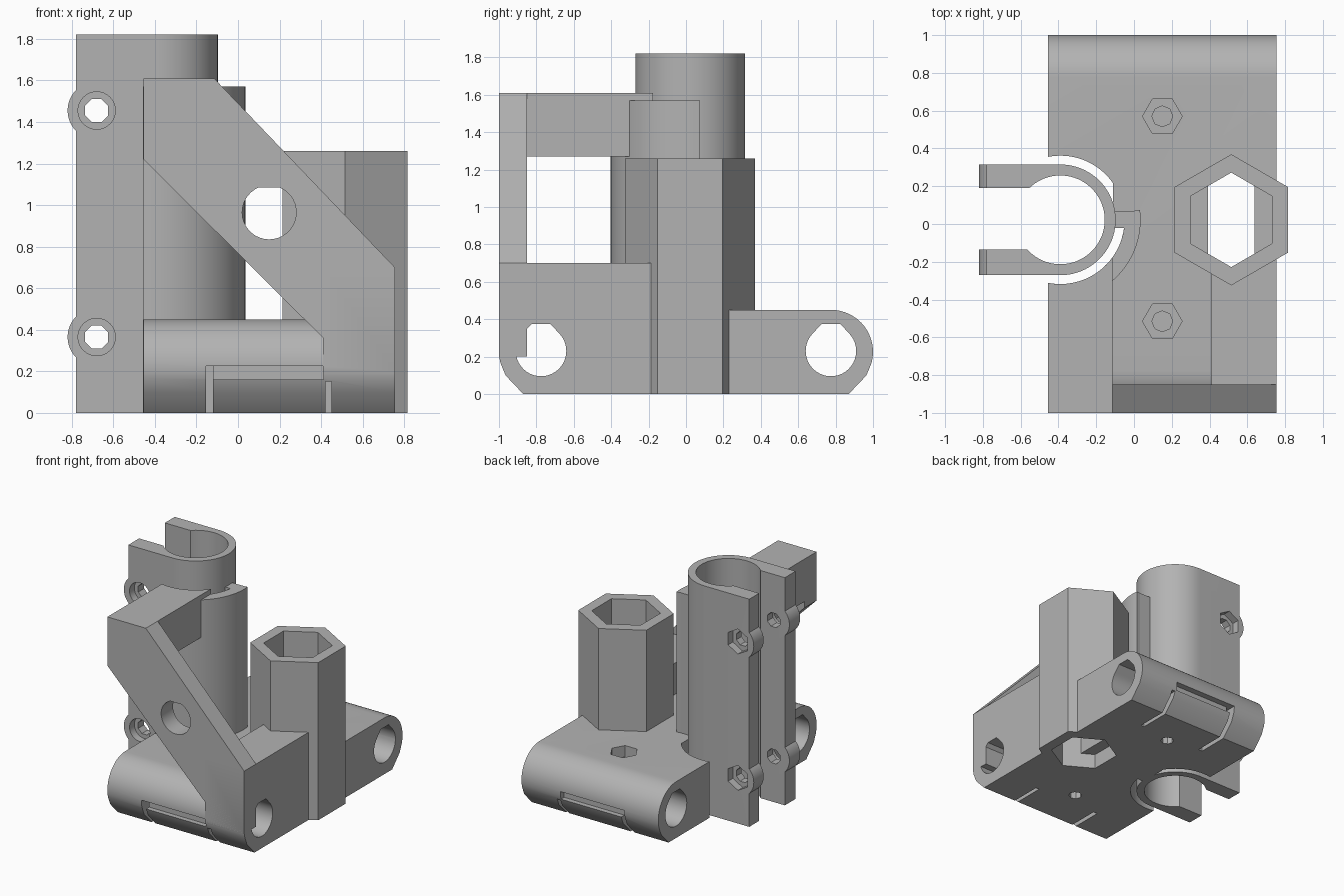
import bpy, bmesh
from math import sin, cos, radians

cube = bpy.data.objects.get("Cube")
if cube:
    bpy.data.objects.remove(cube, do_unlink=True)

grey = bpy.data.materials.new("plain grey")
grey.use_nodes = True
COLOUR = (0.45, 0.45, 0.45, 1)
grey.diffuse_color = COLOUR
grey.node_tree.nodes["Principled BSDF"].inputs["Base Color"].default_value = COLOUR


def arc(cx, cy, r, start, end, n):
    steps = [radians(start + (end - start) * i / n) for i in range(n + 1)]
    return [(cx + r * cos(a), cy + r * sin(a)) for a in steps]


def ring(cx, cy, r, n=40, turn=0):
    return arc(cx, cy, r, turn, turn + 360, n)[:-1]


def rect(u0, u1, v0, v1):
    return [(u0, v0), (u1, v0), (u1, v1), (u0, v1)]


def prism(name, outline, axis, low, high):
    """Extrude a flat outline along one axis."""
    place = {"x": lambda u, v, w: (w, u, v),
             "y": lambda u, v, w: (u, w, v),
             "z": lambda u, v, w: (u, v, w)}[axis]
    bm = bmesh.new()
    a = [bm.verts.new(place(u, v, low)) for u, v in outline]
    b = [bm.verts.new(place(u, v, high)) for u, v in outline]
    bm.faces.new(a)
    bm.faces.new(b[::-1])
    for i in range(len(a)):
        j = (i + 1) % len(a)
        bm.faces.new((a[i], b[i], b[j], a[j]))
    bmesh.ops.recalc_face_normals(bm, faces=bm.faces)
    mesh = bpy.data.meshes.new(name)
    bm.to_mesh(mesh)
    bm.free()
    obj = bpy.data.objects.new(name, mesh)
    bpy.context.collection.objects.link(obj)
    mesh.materials.append(grey)
    return obj


def cut(parts, cutters):
    """Subtract every cutter from every part, then drop the cutters."""
    for part in parts:
        for c in cutters:
            c.hide_render = True
            mod = part.modifiers.new("cut", "BOOLEAN")
            mod.operation, mod.solver, mod.object = "DIFFERENCE", "EXACT", c
    graph = bpy.context.evaluated_depsgraph_get()
    for part in parts:
        mesh = bpy.data.meshes.new_from_object(part.evaluated_get(graph))
        part.modifiers.clear()
        part.data = mesh
    for c in cutters:
        bpy.data.objects.remove(c, do_unlink=True)


LEFT, RIGHT = -0.455, 0.755
TX, TY = -0.39, 0.022          # clamp tube centre
HX, HY = 0.515, 0.022          # hexagonal tower centre

# Base plate with rounded rod ends
end = arc(0.775, 0.225, 0.225, 90, -15, 16) + [(0.965, 0.1), (0.87, 0)]
base = prism("base", end + [(-y, z) for y, z in reversed(end)], "x", LEFT, RIGHT)

# Raised block beside the tower, sharing the base's lower front edge
low_front = [(-0.87, 0), (-0.965, 0.1), (-1, 0.2)]
block = prism("side_block", low_front + [(-1, 0.7), (HY, 0.7), (HY, 0)],
              "x", 0.41, RIGHT)

# Diagonal brace and the bar that ties it back to the column
brace = prism("diagonal_brace",
              [(LEFT, 1.61), (-0.115, 1.61), (RIGHT, 0.7), (RIGHT, 0.2),
               (0.41, 0.2), (0.41, 0.36), (LEFT, 1.22)], "y", -1, -0.85)
bar = prism("tie_bar", rect(-1, -0.1, 1.27, 1.61), "x", LEFT, -0.115)

# Curved column around the tube, and the web that joins them
column = prism("curved_column",
               arc(TX, TY, 0.425, -99, 7, 30) + arc(TX, TY, 0.34, 7, -101, 30),
               "z", 0, 1.57)
web = prism("web", rect(-0.125, 0.03, -0.02, 0.07), "z", 0, 1.57)
web_foot = prism("web_foot", rect(-0.11, 0.03, -0.02, 0.24), "z", 0, 0.45)

# Hexagonal tower
tower = prism("hex_tower", ring(HX, HY, 0.347, 6, 30), "z", 0, 1.26)

# Tube clearance
cut([base, bar], [prism("clearance", ring(TX, TY, 0.34, 64), "z", -0.1, 2)])

# Rod bores with flattened tops
bores = []
for s in (-1, 1):
    bore = [(y, min(z, 0.375)) for y, z in
            arc(s * 0.775, 0.23, 0.135, 135, 405, 30)]
    bore += [(s * 0.775 + 0.05, 0.375), (s * 0.775 - 0.05, 0.375)]
    bores.append(prism("rod_bore", bore, "x", -1, 1))
cut([base, block], bores)

# Stepped nut socket through the tower
socket = ring(HX, HY, 0.25, 6, 30)
throat = [(HX, HY + 0.25), (HX - 0.122, HY + 0.18), (HX - 0.122, HY - 0.18),
          (HX, HY - 0.25), (HX + 0.122, HY - 0.18), (HX + 0.122, HY + 0.18)]
cut([base, block, tower],
    [prism("socket_top", socket, "z", 0.25, 2),
     prism("socket_throat", throat, "z", 0.05, 0.3),
     prism("socket_bottom", socket, "z", -0.1, 0.12)])

# Bolt holes and nut pockets in the base
pockets = []
for y in (0.57, -0.515):
    pockets += [prism("nut_pocket", ring(0.15, y, 0.105, 6), "z", 0.36, 1),
                prism("bolt_top", ring(0.15, y, 0.055, 8), "z", 0.22, 0.4),
                prism("bolt_bottom", ring(0.15, y, 0.05, 8), "z", -0.1, 0.19)]
cut([base], pockets)

# Strap slots wrapped round the rod ends
slots = []
for s in (-1, 1):
    near, far = sorted((s * 0.95, s * 1.1))
    slots.append(prism("strap_window", rect(near, far, 0.16, 0.225), "x", -0.155, 0.412))
    near, far = sorted((s * 0.62, s * 1.1))
    slots.append(prism("strap_slit_a", rect(near, far, -0.1, 0.225), "x", -0.155, -0.12))
    slots.append(prism("strap_slit_b", rect(near, far, -0.1, 0.15), "x", 0.42, 0.45))
cut([base, block], slots)

# Round opening in the brace
opening = arc(0.15, 0.965, 0.13, 112, 428, 32)
cut([brace], [prism("opening", opening, "y", -1.2, -0.7)])

# Split clamp tube with two flanges
tube = prism("clamp_tube",
             [(-0.78, 0.315)] + arc(TX, TY, 0.293, 90, -90, 40)
             + [(-0.78, -0.271), (-0.78, -0.135)]
             + arc(TX, TY, 0.235, -138, 134.4, 56) + [(-0.78, 0.19)],
             "z", 0, 1.82)

# Bolt bosses, holes and recesses on the flanges
clamp, drills = [tube], []
for z in (0.365, 1.455):
    for side, y0, y1 in (("front", -0.271, -0.135), ("back", 0.19, 0.315)):
        clamp.append(prism(side + "_boss", arc(-0.68, z, 0.14, 110, 250, 20), "y", y0, y1))
    drills += [prism("bolt", ring(-0.68, z, 0.06, 8, 22.5), "y", -0.6, 0.6),
               prism("head", ring(-0.68, z, 0.09, 32), "y", -0.5, -0.21),
               prism("nut", ring(-0.68, z, 0.1, 6, 30), "y", 0.255, 0.5)]
cut(clamp, drills)

# Smooth curved walls, keep hard edges
for part in clamp + [base, block, brace, bar, column, web, web_foot, tower]:
    part.data.shade_smooth()
    part.data.set_sharp_from_angle(angle=radians(30))
